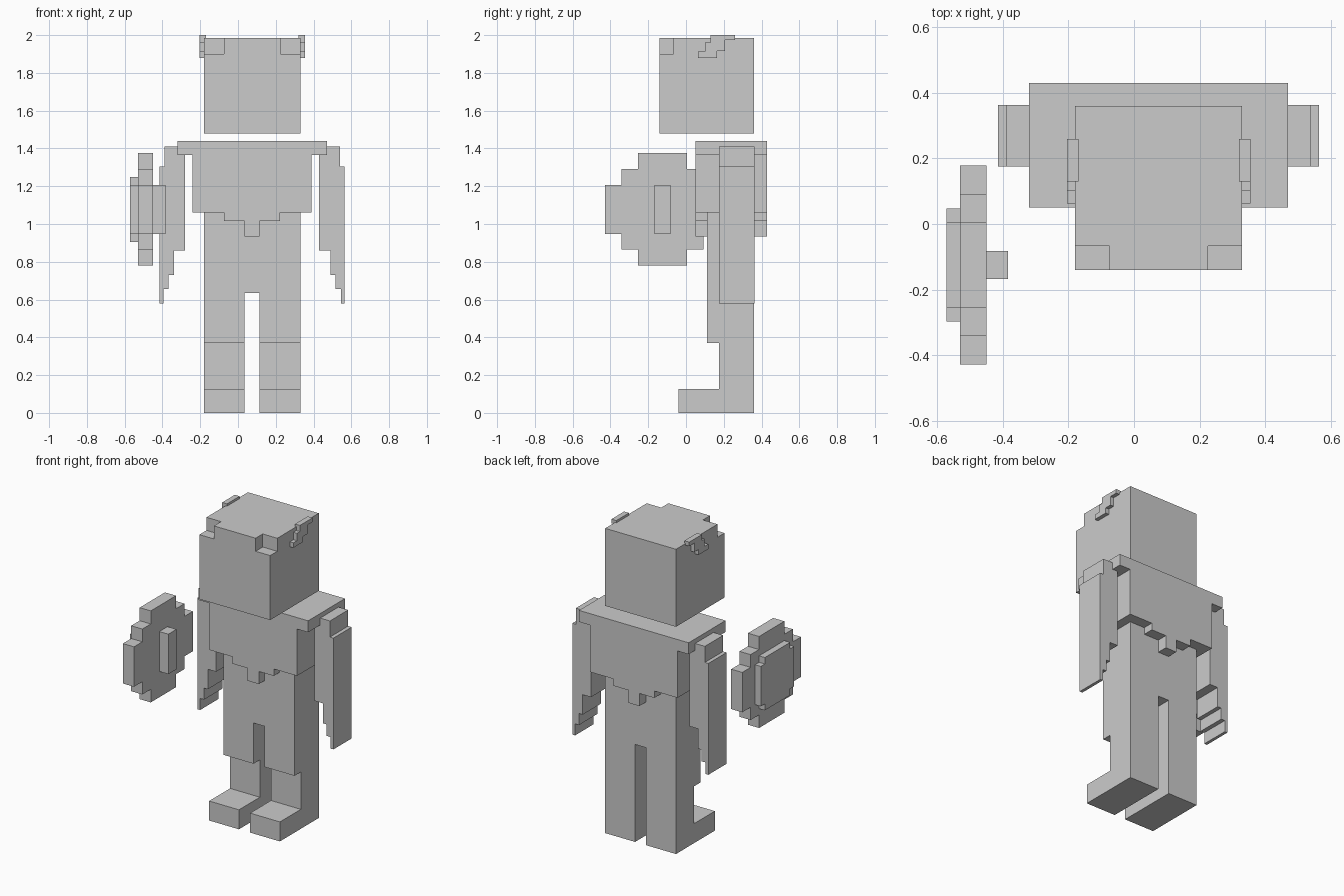
import bpy
import bmesh
from mathutils import Vector

cube = bpy.data.objects.get("Cube")
if cube:
    bpy.data.objects.remove(cube, do_unlink=True)

grey = bpy.data.materials.new("plain grey")
grey.use_nodes = True
grey.diffuse_color = (0.6, 0.6, 0.6, 1)
grey.node_tree.nodes["Principled BSDF"].inputs["Base Color"].default_value = (0.6, 0.6, 0.6, 1)

MID = 0.075  # symmetry plane of the body


def prism(name, profile, low, high, axis):
    """Extrude a profile along x (points are y, z) or along y (points are x, z)."""
    def place(a, b, depth):
        return Vector((depth, a, b)) if axis == "x" else Vector((a, depth, b))
    bm = bmesh.new()
    face = bm.faces.new([bm.verts.new(place(a, b, low)) for a, b in profile])
    grown = bmesh.ops.extrude_face_region(bm, geom=[face])
    moved = [v for v in grown["geom"] if isinstance(v, bmesh.types.BMVert)]
    bmesh.ops.translate(bm, verts=moved, vec=place(0, 0, high - low))
    bmesh.ops.recalc_face_normals(bm, faces=bm.faces)
    mesh = bpy.data.meshes.new(name)
    bm.to_mesh(mesh)
    bm.free()
    mesh.materials.append(grey)
    obj = bpy.data.objects.new(name, mesh)
    bpy.context.collection.objects.link(obj)
    return obj


def box(name, x, y, z):
    return prism(name, [(y[0], z[0]), (y[1], z[0]), (y[1], z[1]), (y[0], z[1])], *x, "x")


def cut(target, cutter):
    """Subtract a cutter for good and remove it."""
    cutter.hide_render = True
    mod = target.modifiers.new("cut", "BOOLEAN")
    mod.operation, mod.solver, mod.object = "DIFFERENCE", "EXACT", cutter
    graph = bpy.context.evaluated_depsgraph_get()
    graph.update()
    result = bpy.data.meshes.new_from_object(target.evaluated_get(graph))
    target.modifiers.clear()
    target.data = result
    bpy.data.objects.remove(cutter, do_unlink=True)


def flip(profile):
    return [(2 * MID - x, z) for x, z in profile]


def symmetric(half):
    """Complete a half outline given in x, z across the body's middle."""
    return half + flip(half)[::-1]


def stepped_disc(cy, cz, steps):
    """Pixel-style round outline from (half width, half height) pairs, widest first."""
    quarter = []
    for i, (w, h) in enumerate(steps):
        quarter.append((w, h))
        if i + 1 < len(steps):
            quarter.append((steps[i + 1][0], h))
    top = quarter + [(-w, h) for w, h in quarter[::-1]]
    ring = top + [(w, -h) for w, h in top[::-1]]
    return [(cy + w, cz + h) for w, h in ring]


# Head with notched front corners
head = box("head", (-0.18, 0.33), (-0.14, 0.36), (1.48, 1.985))
for x in ((-0.3, -0.075), (0.225, 0.45)):
    cut(head, box("corner_notch", x, (-0.3, -0.067), (1.9, 2.1)))

# Stepped ear tufts
tuft = [(0.13, 2.0), (0.26, 2.0), (0.26, 1.973), (0.207, 1.973), (0.207, 1.915), (0.163, 1.915),
        (0.163, 1.88), (0.063, 1.88), (0.063, 1.912), (0.1, 1.912), (0.1, 1.96), (0.13, 1.96)]
prism("right_ear", tuft, -0.205, -0.17, "x")
prism("left_ear", tuft, 0.32, 0.355, "x")

# Torso with wide shoulders and a stepped lower hem
torso = [(-0.32, 1.44), (-0.32, 1.365), (-0.24, 1.365), (-0.24, 1.06),
         (-0.073, 1.06), (-0.073, 1.015), (0.035, 1.015), (0.035, 0.933)]
prism("torso", symmetric(torso), 0.05, 0.43, "y")

# Hips, legs and feet, split by the gap between the legs
legs = prism("legs", [(0.36, 0), (-0.04, 0), (-0.04, 0.127), (0.175, 0.127), (0.175, 0.37),
                      (0.11, 0.37), (0.11, 1.1), (0.36, 1.1)], -0.18, 0.33, "x")
cut(legs, box("leg_gap", (0.035, 0.115), (-0.5, 0.6), (-0.2, 0.635)))

# Arms with ragged tapering sleeves
arm = [(-0.28, 1.41), (-0.39, 1.41), (-0.39, 1.305), (-0.415, 1.305), (-0.415, 0.58),
       (-0.395, 0.58), (-0.395, 0.655), (-0.367, 0.655), (-0.367, 0.73),
       (-0.34, 0.73), (-0.34, 0.86), (-0.28, 0.86)]
prism("right_arm", arm, 0.175, 0.363, "y")
prism("left_arm", flip(arm), 0.175, 0.363, "y")

# Shield plate, outer boss and inner grip
plate = [(0.303, 0.13), (0.217, 0.213), (0.13, 0.298)]
boss = [(0.172, 0.13), (0.13, 0.172)]
prism("shield_plate", stepped_disc(-0.125, 1.077, plate), -0.53, -0.45, "x")
prism("shield_boss", stepped_disc(-0.125, 1.077, boss), -0.572, -0.53, "x")
box("shield_grip", (-0.45, -0.385), (-0.167, -0.083), (0.947, 1.207))
